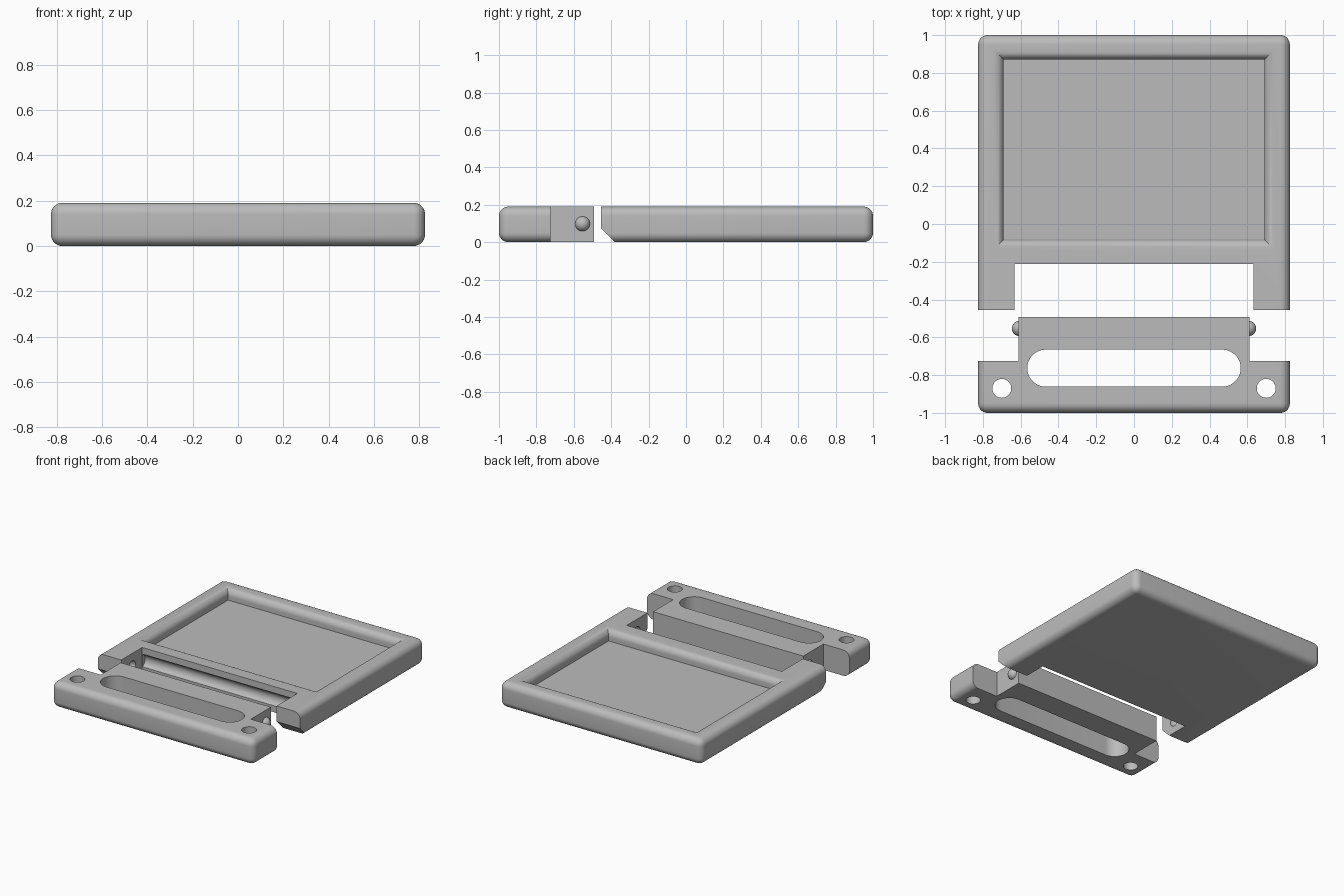
import bpy, bmesh
from math import sin, cos, pi

cube = bpy.data.objects.get("Cube")
if cube:
    bpy.data.objects.remove(cube, do_unlink=True)

grey = bpy.data.materials.new("plain grey")
grey.use_nodes = True
grey.diffuse_color = (0.5, 0.5, 0.5, 1)
grey.node_tree.nodes["Principled BSDF"].inputs["Base Color"].default_value = (0.5, 0.5, 0.5, 1)

TOP, MID, ROUND = 0.19, 0.095, 0.05


def make(name, bm):
    bmesh.ops.recalc_face_normals(bm, faces=bm.faces[:])
    mesh = bpy.data.meshes.new(name)
    bm.to_mesh(mesh)
    bm.free()
    mesh.materials.append(grey)
    obj = bpy.data.objects.new(name, mesh)
    bpy.context.collection.objects.link(obj)
    return obj


def prism(name, outline, low, high, axis="z"):
    """Extrude a flat outline along z (points x, y) or along x (points y, z)."""
    bm = bmesh.new()
    place = (lambda p, h: (p[0], p[1], h)) if axis == "z" else (lambda p, h: (h, p[0], p[1]))
    a = [bm.verts.new(place(p, low)) for p in outline]
    b = [bm.verts.new(place(p, high)) for p in outline]
    bm.faces.new(a)
    bm.faces.new(b)
    for i in range(len(a)):
        j = (i + 1) % len(a)
        bm.faces.new((a[i], a[j], b[j], b[i]))
    return make(name, bm)


def rect(x0, x1, y0, y1):
    return [(x0, y0), (x1, y0), (x1, y1), (x0, y1)]


def arc(cx, cy, r, start, end, n):
    return [(cx + r * cos(start + (end - start) * i / n),
             cy + r * sin(start + (end - start) * i / n)) for i in range(n + 1)]


def circle(cx, cy, r, n=40):
    return arc(cx, cy, r, 0, 2 * pi, n)[:-1]


def ball(name, x, y, z, r):
    bm = bmesh.new()
    bmesh.ops.create_uvsphere(bm, u_segments=32, v_segments=16, radius=r)
    bmesh.ops.translate(bm, verts=bm.verts[:], vec=(x, y, z))
    return make(name, bm)


def rounded_slab(name, y0, y1, flat_y):
    """Slab with all edges rounded except those around the flat end."""
    obj = prism(name, rect(-0.825, 0.825, y0, y1), 0, TOP)
    bm = bmesh.new()
    bm.from_mesh(obj.data)
    edges = [e for e in bm.edges if any(abs(v.co.y - flat_y) > 0.01 for v in e.verts)]
    bmesh.ops.bevel(bm, geom=edges, offset=ROUND, segments=8, profile=0.5, affect="EDGES")
    bm.to_mesh(obj.data)
    bm.free()
    return obj


def combine(obj, other, operation="DIFFERENCE"):
    mod = obj.modifiers.new("bool", "BOOLEAN")
    mod.operation, mod.solver, mod.object = operation, "EXACT", other
    bpy.context.view_layer.objects.active = obj
    bpy.ops.object.modifier_apply(modifier=mod.name)
    bpy.data.objects.remove(other, do_unlink=True)


def smooth(obj):
    bpy.ops.object.select_all(action="DESELECT")
    obj.select_set(True)
    bpy.context.view_layer.objects.active = obj
    bpy.ops.object.shade_smooth_by_angle(angle=pi / 6)


def recess_cutter(hx, y0, y1, floor):
    """Pocket whose walls roll outward into the rim with mitred corners."""
    steps = [(0, floor)]
    steps += [(ROUND * (1 - cos(t)), TOP - ROUND + ROUND * sin(t))
              for t in [pi / 2 * i / 8 for i in range(9)]]
    steps.append((ROUND, TOP + 0.1))
    bm = bmesh.new()
    rings = [[bm.verts.new((x, y, z)) for x, y in rect(-hx - o, hx + o, y0 - o, y1 + o)]
             for o, z in steps]
    for a, b in zip(rings, rings[1:]):
        for i in range(4):
            j = (i + 1) % 4
            bm.faces.new((a[i], a[j], b[j], b[i]))
    bm.faces.new(rings[0])
    bm.faces.new(rings[-1])
    return make("recess_cutter", bm)


# Tray with rounded rim and recessed floor
tray = rounded_slab("tray", -0.455, 1.0, -0.455)
combine(tray, recess_cutter(0.69, -0.083, 0.87, 0.11))

# Gap between the two hinge arms, with a shallow groove along its back wall
combine(tray, prism("gap", rect(-0.633, 0.633, -0.6, -0.213), -0.1, 0.3))
combine(tray, prism("groove", circle(-0.235, MID, 0.052), -0.63, 0.63, "x"))

# Sloped underside at the arm tips
combine(tray, prism("slope", [(-0.48, -0.025), (-0.48, 0.1), (-0.355, -0.025)], -1, 1, "x"))

# Sockets in the arms for the hinge pins
for side in (-1, 1):
    combine(tray, ball("socket", side * 0.635, -0.33, MID, 0.04))
smooth(tray)

# Handle bar with square tongue
handle = rounded_slab("handle", -1.0, -0.725, -0.725)
combine(handle, prism("tongue", rect(-0.612, 0.612, -0.8, -0.492), 0, TOP), "UNION")

# Long grip slot and two corner holes
slot = arc(0.467, -0.763, 0.098, -pi / 2, pi / 2, 20) + arc(-0.467, -0.763, 0.098, pi / 2, 3 * pi / 2, 20)
combine(handle, prism("slot", slot, -0.1, 0.3))
for side in (-1, 1):
    combine(handle, prism("hole", circle(side * 0.7, -0.87, 0.05), -0.1, 0.3))
smooth(handle)

# Hinge pins on the tongue sides
for side, word in ((-1, "right"), (1, "left")):
    smooth(ball(word + "_hinge_pin", side * 0.607, -0.553, 0.098, 0.04))
